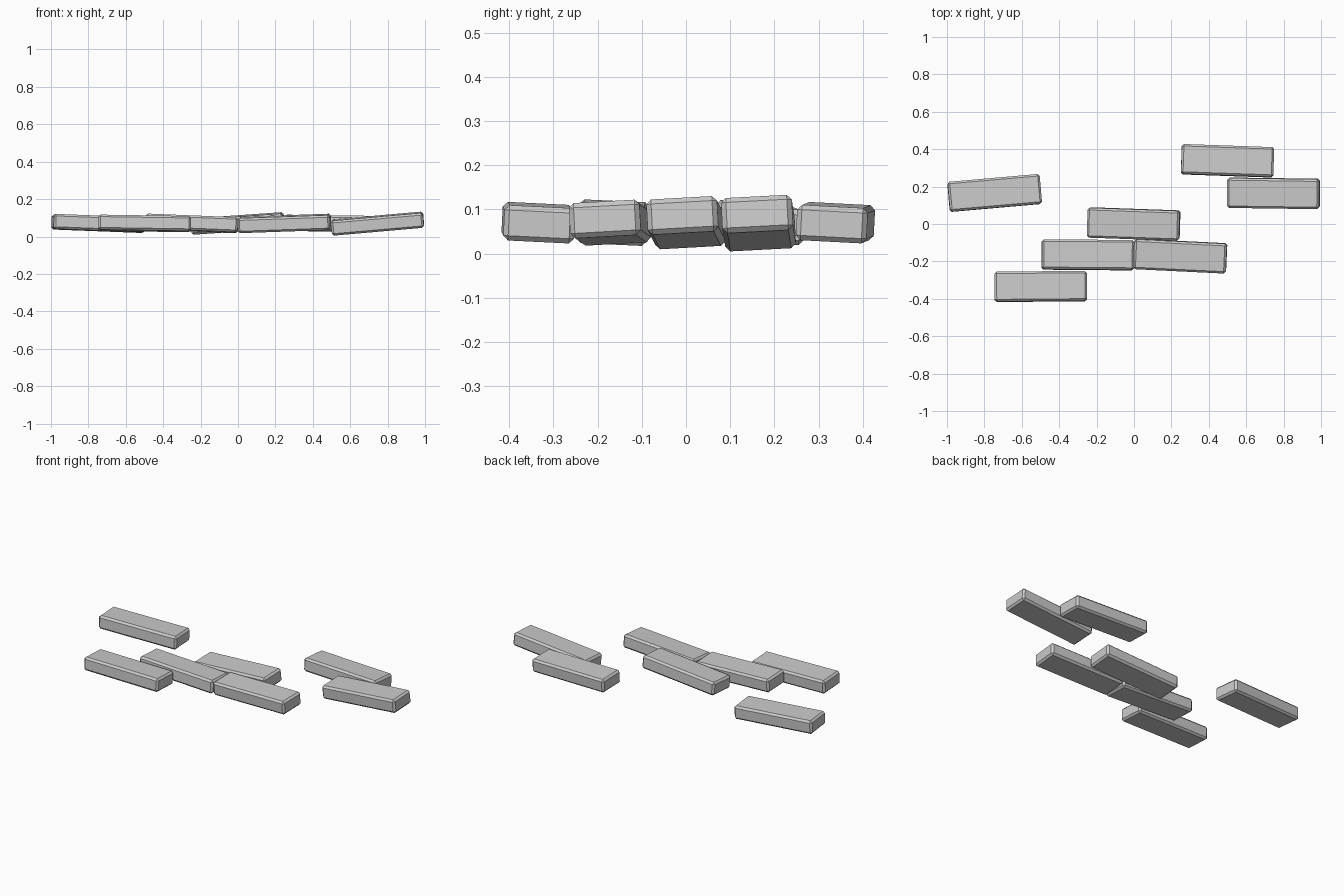
import bpy
from math import radians

if "Cube" in bpy.data.objects:
    bpy.data.objects.remove(bpy.data.objects["Cube"])

SIZE = (0.494, 0.16, 0.08)


def brick(name, loc, roll, rise, turn):
    """Chamfered block; rise lifts the +x end, roll lifts the +y side."""
    bpy.ops.mesh.primitive_cube_add(size=1)
    ob = bpy.context.object
    ob.name = name
    for v in ob.data.vertices:
        v.co = [c * s for c, s in zip(v.co, SIZE)]
    ob.location = loc
    ob.rotation_euler = (radians(roll), radians(-rise), radians(turn))
    bev = ob.modifiers.new("chamfer", 'BEVEL')
    bev.width = 0.011
    bev.segments = 1
    return ob


# Loose bricks, each tilted slightly: x, y, z, roll, rise, turn
bricks = [
    (-0.745, 0.166, 0.070, -1.5, -2.2, 5.0),
    (0.500, 0.338, 0.070, -3.0, -0.8, -2.0),
    (0.746, 0.164, 0.069, 3.0, 5.0, -0.8),
    (-0.002, 0.000, 0.070, 3.2, 4.0, -2.0),
    (-0.247, -0.165, 0.070, -2.6, -2.3, -0.5),
    (0.248, -0.172, 0.070, 3.2, 2.0, -2.8),
    (-0.499, -0.334, 0.070, -2.8, -0.9, 0.5),
]
for i, (x, y, z, roll, rise, turn) in enumerate(bricks, 1):
    brick(f"brick_{i}", (x, y, z), roll, rise, turn)
